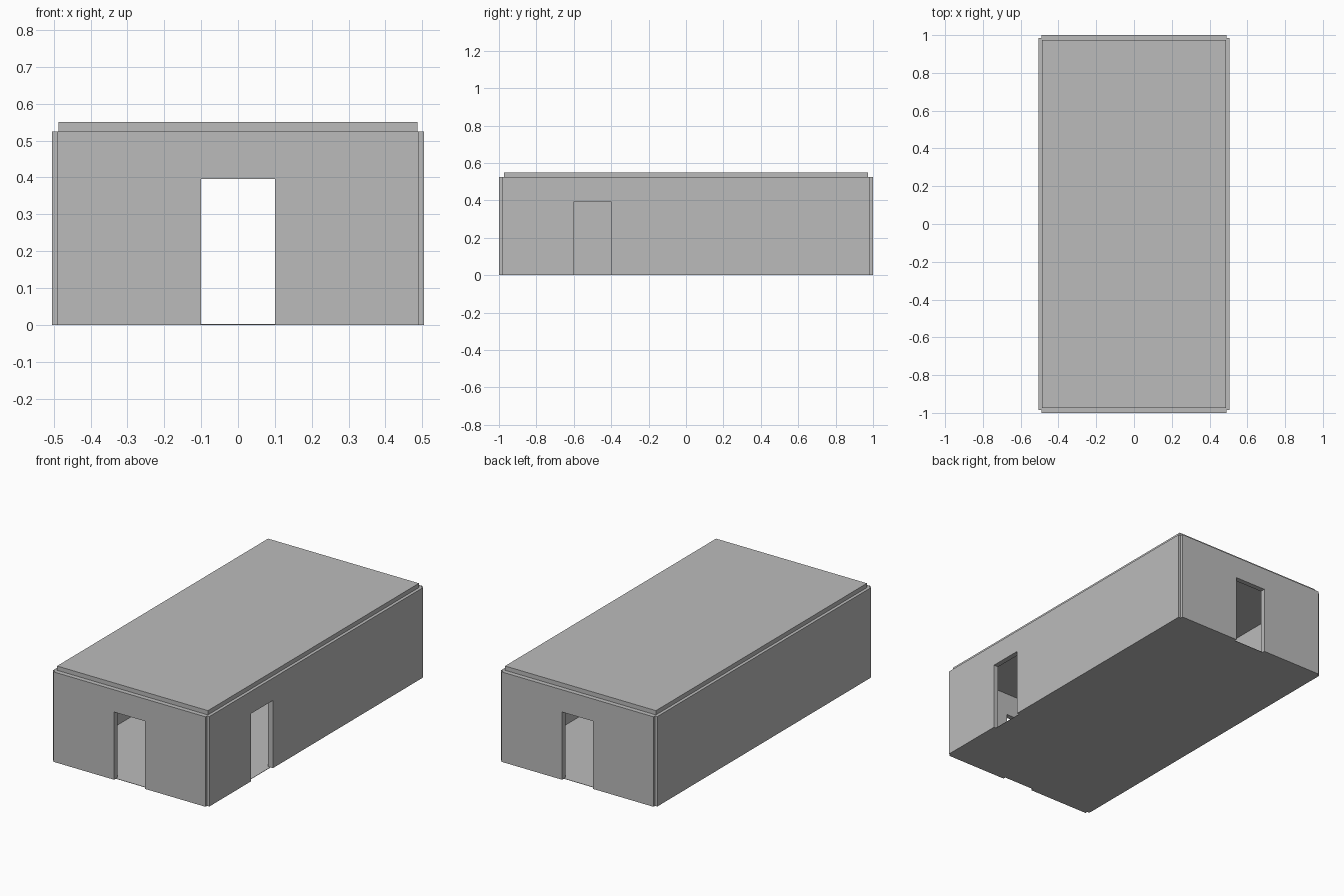
import bpy
import bmesh

if "Cube" in bpy.data.objects:
    bpy.data.objects.remove(bpy.data.objects["Cube"], do_unlink=True)

# One plain grey for the whole building
grey = bpy.data.materials.new("plain_grey")
grey.use_nodes = True
colour = (0.5, 0.5, 0.5, 1)
grey.diffuse_color = colour
grey.node_tree.nodes["Principled BSDF"].inputs["Base Color"].default_value = colour

HALF_W, HALF_L = 0.49, 0.985      # wall centre lines
WALL_H, THICK = 0.525, 0.03
DOOR_W, DOOR_H = 0.2, 0.395
ROOF_H, FLOOR_H = 0.025, 0.002


def finish(name, bm):
    mesh = bpy.data.meshes.new(name)
    bm.to_mesh(mesh)
    bm.free()
    mesh.materials.append(grey)
    obj = bpy.data.objects.new(name, mesh)
    bpy.context.collection.objects.link(obj)
    return obj


def box(name, low, high):
    bm = bmesh.new()
    bmesh.ops.create_cube(bm, size=1)
    for v in bm.verts:
        v.co = [high[i] if v.co[i] > 0 else low[i] for i in range(3)]
    return finish(name, bm)


def wall(name, half, axis, offset, door=None):
    """Extruded wall outline along an axis, with an optional doorway."""
    outline = [(-half, 0), (-half, WALL_H), (half, WALL_H), (half, 0)]
    if door is not None:
        a, b = door - DOOR_W / 2, door + DOOR_W / 2
        outline += [(b, 0), (b, DOOR_H), (a, DOOR_H), (a, 0)]
    bm = bmesh.new()
    start = offset - THICK / 2
    verts = [bm.verts.new((u, start, z) if axis == "x" else (start, u, z))
             for u, z in outline]
    face = bm.faces.new(verts)
    grown = bmesh.ops.extrude_face_region(bm, geom=[face])["geom"]
    push = (0, THICK, 0) if axis == "x" else (THICK, 0, 0)
    bmesh.ops.translate(bm, vec=push,
                        verts=[g for g in grown if isinstance(g, bmesh.types.BMVert)])
    bmesh.ops.recalc_face_normals(bm, faces=bm.faces)
    return finish(name, bm)


# Walls, overlapping at the corners
wall("front_wall", HALF_W, "x", -HALF_L, door=0)
wall("back_wall", HALF_W, "x", HALF_L, door=0)
wall("left_wall", HALF_L, "y", HALF_W, door=-0.5)
wall("right_wall", HALF_L, "y", -HALF_W)

# Floor and roof slabs
box("floor", (-HALF_W, -HALF_L, 0), (HALF_W, HALF_L, FLOOR_H))
box("roof", (-0.487, -0.973, WALL_H), (0.487, 0.973, WALL_H + ROOF_H))
